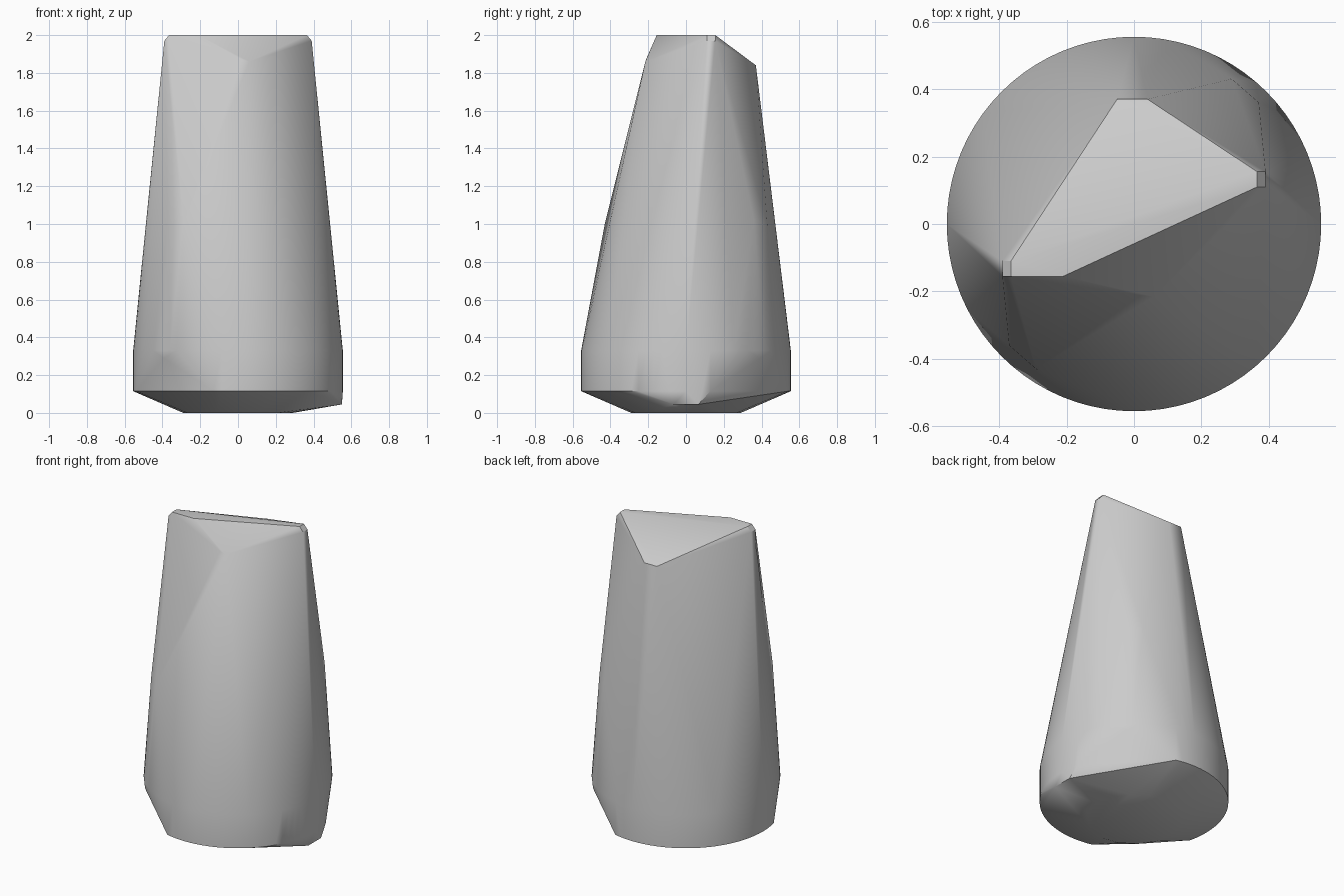
import bpy, bmesh
from math import cos, sin, radians, tau

old = bpy.data.objects.get("Cube")
if old:
    bpy.data.objects.remove(old, do_unlink=True)

grey = bpy.data.materials.new("plain grey")
grey.use_nodes = True
colour = (0.6, 0.6, 0.6, 1)
grey.diffuse_color = colour
grey.node_tree.nodes["Principled BSDF"].inputs["Base Color"].default_value = colour

RADIUS = 0.555
SEGMENTS = 80


def ring(radius, z, count=SEGMENTS):
    return [(radius * cos(tau * i / count), radius * sin(tau * i / count), z)
            for i in range(count)]


# Round collar; two opposite diagonal corners are cut away at its lower rim
points = ring(RADIUS, 0.33)
for x, y, z in ring(RADIUS, 0.115):
    if abs(x + y) / 2 ** 0.5 < 0.475:
        points.append((x, y, z))
for side in (1, -1):
    for degrees in (13.5, 76.5):
        a = radians(degrees)
        points.append((side * RADIUS * cos(a), side * RADIUS * sin(a), 0.115))
    a = radians(45)
    points.append((side * RADIUS * cos(a), side * RADIUS * sin(a), 0.29))
    # Mid-height shoulders
    points += [(side * 0.29, side * 0.43, 1.0), (side * 0.37, side * 0.36, 1.02)]
    # Blunted ends of the top ridge
    points += [(side * 0.39, side * y, 1.97) for y in (0.11, 0.155)]
    points += [(side * 0.365, side * y, 2.0) for y in (0.11, 0.155)]

# Front and back corners of the faceted top
points += [(-0.21, -0.155, 2.0), (0.02, -0.212, 1.87), (0.06, -0.215, 1.86)]
points += [(-0.05, 0.37, 1.84), (0.04, 0.37, 1.84)]

# Narrow underside with a low lip on one side
points += ring(0.29, 0.0, 16)
points += [(0.55, -0.065, 0.045), (0.55, 0.065, 0.045)]

bm = bmesh.new()
for p in points:
    bm.verts.new(p)
hull = bmesh.ops.convex_hull(bm, input=bm.verts)
loose = {v for v in hull["geom_interior"] + hull["geom_unused"]
         if isinstance(v, bmesh.types.BMVert)}
bmesh.ops.delete(bm, geom=list(loose), context='VERTS')
bmesh.ops.recalc_face_normals(bm, faces=bm.faces)

mesh = bpy.data.meshes.new("tapered_body")
bm.to_mesh(mesh)
bm.free()
mesh.materials.append(grey)
body = bpy.data.objects.new("tapered_body", mesh)
bpy.context.collection.objects.link(body)

bpy.ops.object.select_all(action='DESELECT')
body.select_set(True)
bpy.context.view_layer.objects.active = body
bpy.ops.object.shade_smooth_by_angle(angle=radians(30))
